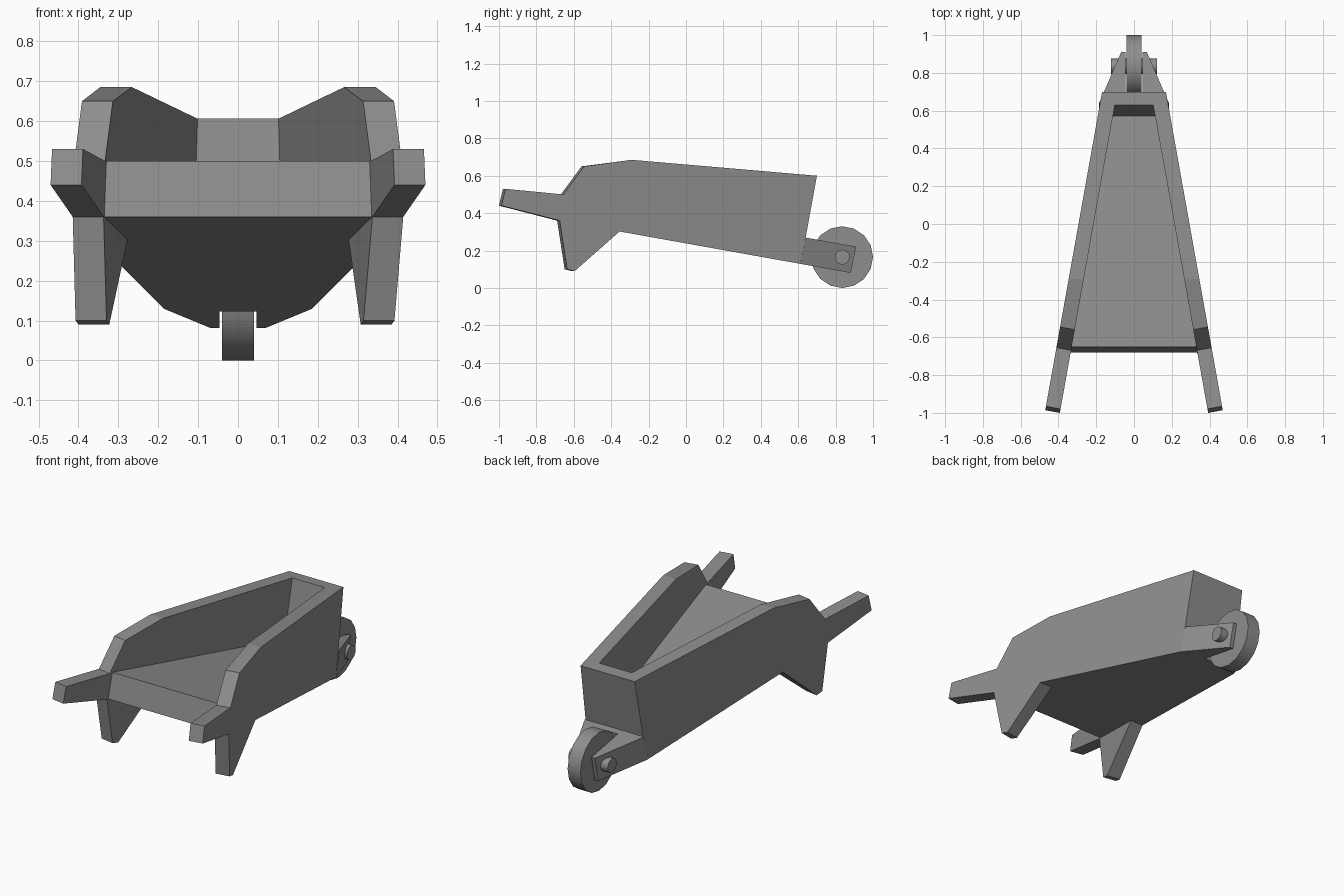
import bpy, bmesh, math

if "Cube" in bpy.data.objects:
    bpy.data.objects.remove(bpy.data.objects["Cube"])

grey = bpy.data.materials.new("plain grey")
grey.diffuse_color = (0.27, 0.27, 0.27, 1)
grey.use_nodes = True
grey.node_tree.nodes["Principled BSDF"].inputs["Base Color"].default_value = grey.diffuse_color


def finish(name, bm):
    bmesh.ops.recalc_face_normals(bm, faces=bm.faces[:])
    me = bpy.data.meshes.new(name)
    bm.to_mesh(me)
    bm.free()
    me.materials.append(grey)
    ob = bpy.data.objects.new(name, me)
    bpy.context.collection.objects.link(ob)
    return ob


def prism(name, ring_a, ring_b):
    """Solid between two matching outlines."""
    bm = bmesh.new()
    a = [bm.verts.new(p) for p in ring_a]
    b = [bm.verts.new(p) for p in ring_b]
    bm.faces.new(a)
    bm.faces.new(b[::-1])
    n = len(a)
    for i in range(n):
        j = (i + 1) % n
        bm.faces.new((a[i], b[i], b[j], a[j]))
    return finish(name, bm)


def outer_x(y):
    return 0.47 - 0.1786 * (y + 0.986)


def under_z(y):
    return 0.36 - 0.179 * (y + 0.68)


# side boards: handle, wall and leg in one profile (y, z)
side = [(-0.986, 0.44), (-0.965, 0.53), (-0.655, 0.50), (-0.545, 0.65),
        (-0.29, 0.685), (0.70, 0.60), (0.64, 0.27), (0.61, under_z(0.61)),
        (-0.355, under_z(-0.355)), (-0.595, 0.09), (-0.635, 0.10), (-0.675, 0.36)]
for sign, name in ((-1, "left_side_board"), (1, "right_side_board")):
    outer, inner = [], []
    for y, z in side:
        lean = 0.015 if sign > 0 and z < 0.12 and y < 0 else 0
        x = outer_x(y) - lean
        back = 0.014 if y < -0.5 else 0
        outer.append((sign * x, y, z))
        inner.append((sign * (x - 0.08 + back * 0.18), y - back, z))
    prism(name, outer, inner)

# sloping bed that runs forward into the wheel fork, with a slot for the wheel
half = [(0.337, -0.68), (0.106, 0.61), (outer_x(0.61), 0.61), (0.068, 0.88),
        (0.046, 0.88), (0.046, 0.645)]
plan = half + [(-x, y) for x, y in reversed(half)]
prism("bed_and_fork",
      [(x, y, under_z(y)) for x, y in plan],
      [(x * 0.99 if y < 0.6 else x, y + 0.03, under_z(y) + 0.14) for x, y in plan])

# front wall of the tray
wall = [(0.57, 0.27), (0.63, 0.606), (0.70, 0.60), (0.64, 0.27)]
prism("tray_front_wall", [(-0.125, y, z) for y, z in wall],
      [(0.125, y, z) for y, z in wall])


# wheel and axle
def disc(name, radius, half_width, sides):
    rings = []
    for x in (-half_width, half_width):
        rings.append([(x, 0.835 + radius * math.cos(2 * math.pi * i / sides),
                       0.165 + radius * math.sin(2 * math.pi * i / sides))
                      for i in range(sides)])
    ob = prism(name, *rings)
    bpy.ops.object.select_all(action='DESELECT')
    bpy.context.view_layer.objects.active = ob
    ob.select_set(True)
    bpy.ops.object.shade_smooth_by_angle(angle=math.radians(35))


disc("wheel", 0.165, 0.04, 16)
disc("axle", 0.04, 0.123, 16)
